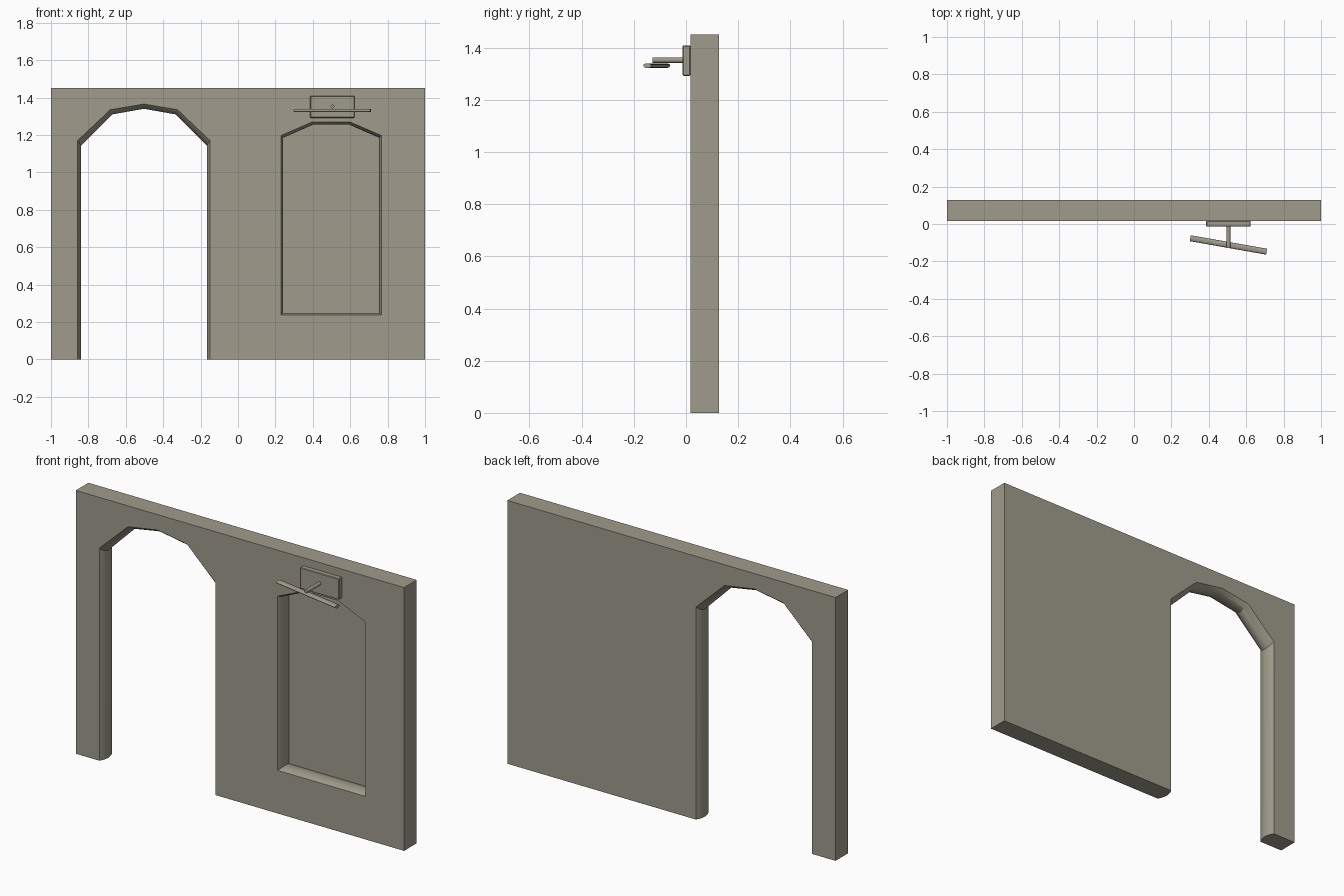
import bpy, bmesh, math
from mathutils import Vector

cube = bpy.data.objects.get("Cube")
if cube:
    bpy.data.objects.remove(cube, do_unlink=True)

plaster = bpy.data.materials.new("warm_grey_plaster")
plaster.use_nodes = True
COLOUR = (0.35, 0.33, 0.26, 1)
plaster.diffuse_color = COLOUR
plaster.node_tree.nodes["Principled BSDF"].inputs["Base Color"].default_value = COLOUR

FRONT, BACK, HEIGHT = 0.017, 0.127, 1.45
NICHE_BACK = 0.115
STEPS = 10


def finish(name, bm, angle=30):
    bmesh.ops.recalc_face_normals(bm, faces=bm.faces[:])
    mesh = bpy.data.meshes.new(name)
    bm.to_mesh(mesh)
    bm.free()
    mesh.materials.append(plaster)
    ob = bpy.data.objects.new(name, mesh)
    bpy.context.collection.objects.link(ob)
    bpy.ops.object.select_all(action='DESELECT')
    bpy.context.view_layer.objects.active = ob
    ob.select_set(True)
    bpy.ops.object.shade_smooth_by_angle(angle=math.radians(angle))
    return ob


def mirrored(half, centre):
    """Left half of a symmetric path (offset, z) completed to the right."""
    left = [(centre - dx, z) for dx, z in half]
    right = [(centre + dx, z) for dx, z in reversed(half) if dx > 0]
    return left + right


def reveal(bm, outer, inner, y0, y1):
    """Bridge layers from y0 to y1 that bulge from the outer to the inner path."""
    layers = []
    for i in range(STEPS + 1):
        t = i / STEPS
        bulge = 1 - (2 * t - 1) ** 2
        y = y0 + (y1 - y0) * t
        loop = []
        for a, b in zip(outer, inner):
            x, z = Vector(a).lerp(Vector(b), bulge)
            loop.append(bm.verts.new((x, y, z)))
        layers.append(loop)
    for a, b in zip(layers, layers[1:]):
        for i in range(len(a)):
            j = (i + 1) % len(a)
            bm.faces.new((a[i], a[j], b[j], b[i]))
    return layers[0], layers[-1]


# Wall outline with the arched doorway, and the niche outline
frame_start = [(-1, HEIGHT), (-1, 0)]
frame_end = [(1, 0), (1, HEIGHT)]
door_outer = mirrored([(0.354, 0), (0.354, 1.17), (0.18, 1.335), (0, 1.365)], -0.503)
door_inner = mirrored([(0.337, 0), (0.337, 1.143), (0.17, 1.31), (0, 1.34)], -0.503)
niche_outer = mirrored([(0.268, 0.237), (0.268, 1.197), (0.1, 1.27)], 0.498)
niche_inner = mirrored([(0.257, 0.249), (0.257, 1.185), (0.094, 1.256)], 0.498)

bm = bmesh.new()
wall_front, wall_back = reveal(bm, frame_start + door_outer + frame_end,
                               frame_start + door_inner + frame_end, FRONT, BACK)
niche_front, niche_back = reveal(bm, niche_outer, niche_inner, FRONT, NICHE_BACK)
bm.faces.new(wall_back)
bm.faces.new(niche_back)
rim = [bm.edges.get((loop[i - 1], loop[i]))
       for loop in (wall_front, niche_front) for i in range(len(loop))]
bmesh.ops.triangle_fill(bm, edges=rim, use_beauty=True, normal=(0, -1, 0))
finish("wall", bm)


# Mounting plate of the lamp
bm = bmesh.new()
bmesh.ops.create_cube(bm, size=1)
bmesh.ops.scale(bm, vec=(0.238, 0.03, 0.116), verts=bm.verts[:])
bmesh.ops.bevel(bm, geom=bm.edges[:], offset=0.003, segments=1, affect='EDGES')
bmesh.ops.translate(bm, vec=(0.505, 0.002, 1.35), verts=bm.verts[:])
finish("lamp_plate", bm)


def rod(name, start, end, size, tilt=0):
    """Elliptical rod; size gives the two cross-section radii."""
    bm = bmesh.new()
    a, b = Vector(start), Vector(end)
    bmesh.ops.create_cone(bm, cap_ends=True, segments=16, radius1=1, radius2=1,
                          depth=(b - a).length)
    bmesh.ops.scale(bm, vec=(size[0], size[1], 1), verts=bm.verts[:])
    ob = finish(name, bm, 40)
    ob.rotation_mode = 'QUATERNION'
    ob.rotation_quaternion = (b - a).to_track_quat('Z', 'Y')
    if tilt:
        ob.rotation_mode = 'XYZ'
        ob.rotation_euler.rotate_axis('Z', tilt)
    ob.location = (a + b) / 2
    return ob


# Lamp arm and the flattened light bar hanging below its tip
rod("lamp_arm", (0.505, -0.128, 1.352), (0.505, -0.01, 1.352), (0.01, 0.01))
bar = rod("lamp_bar", (0.505, -0.112, 1.12), (0.505, -0.112, 1.535), (0.009, 0.016))
bar.rotation_mode = 'XYZ'
bar.rotation_euler = (math.radians(10), math.radians(90), 0)
bar.location = (0.505, -0.112, 1.331)
